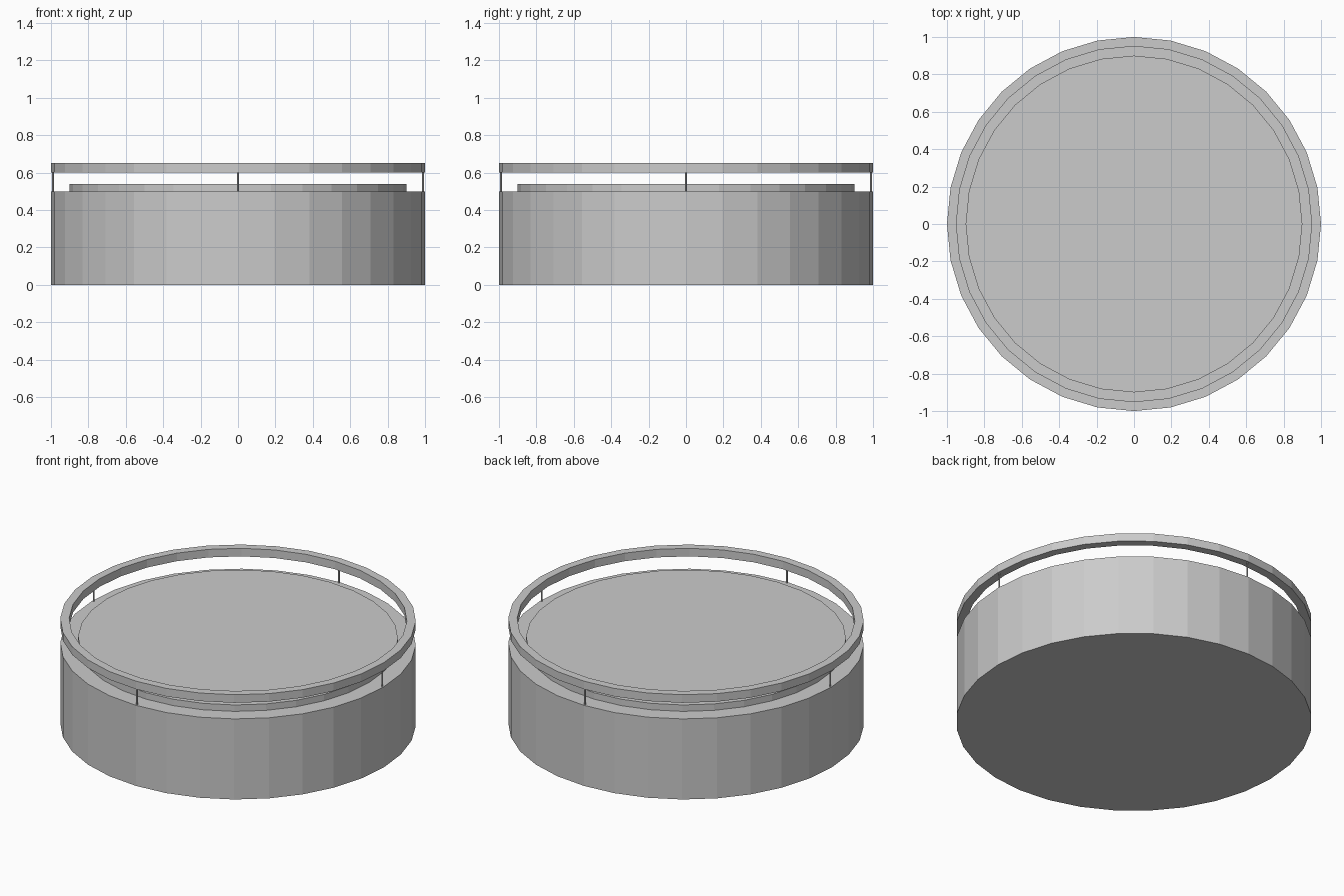
import bpy, math

if "Cube" in bpy.data.objects:
    bpy.data.objects.remove(bpy.data.objects["Cube"])

SIDES = 32


def cylinder(name, radius, z0, z1, x=0, y=0, sides=SIDES):
    bpy.ops.mesh.primitive_cylinder_add(vertices=sides, radius=radius, depth=z1 - z0,
                                        location=(x, y, (z0 + z1) / 2))
    obj = bpy.context.object
    obj.name = name
    return obj


def ring(name, r_out, r_in, z0, z1):
    profile = [(r_out, z0), (r_out, z1), (r_in, z1), (r_in, z0)]
    verts, faces = [], []
    for i in range(SIDES):
        a = 2 * math.pi * i / SIDES
        verts += [(r * math.cos(a), r * math.sin(a), z) for r, z in profile]
        j = (i + 1) % SIDES
        for k in range(4):
            m = (k + 1) % 4
            faces.append((4 * i + k, 4 * j + k, 4 * j + m, 4 * i + m))
    mesh = bpy.data.meshes.new(name)
    mesh.from_pydata(verts, [], faces)
    obj = bpy.data.objects.new(name, mesh)
    bpy.context.collection.objects.link(obj)
    return obj


# Drum body and raised top disc
cylinder("drum_base", 1.0, 0.0, 0.5)
cylinder("top_disc", 0.9, 0.5, 0.54)

# Open rail held above the rim
ring("guard_rail", 1.0, 0.95, 0.6, 0.65)

# Four thin posts between rim and rail
for i in range(4):
    a = i * math.pi / 2
    cylinder(f"rail_post_{i + 1}", 0.005, 0.5, 0.6,
             0.99 * math.cos(a), 0.99 * math.sin(a), sides=8)
